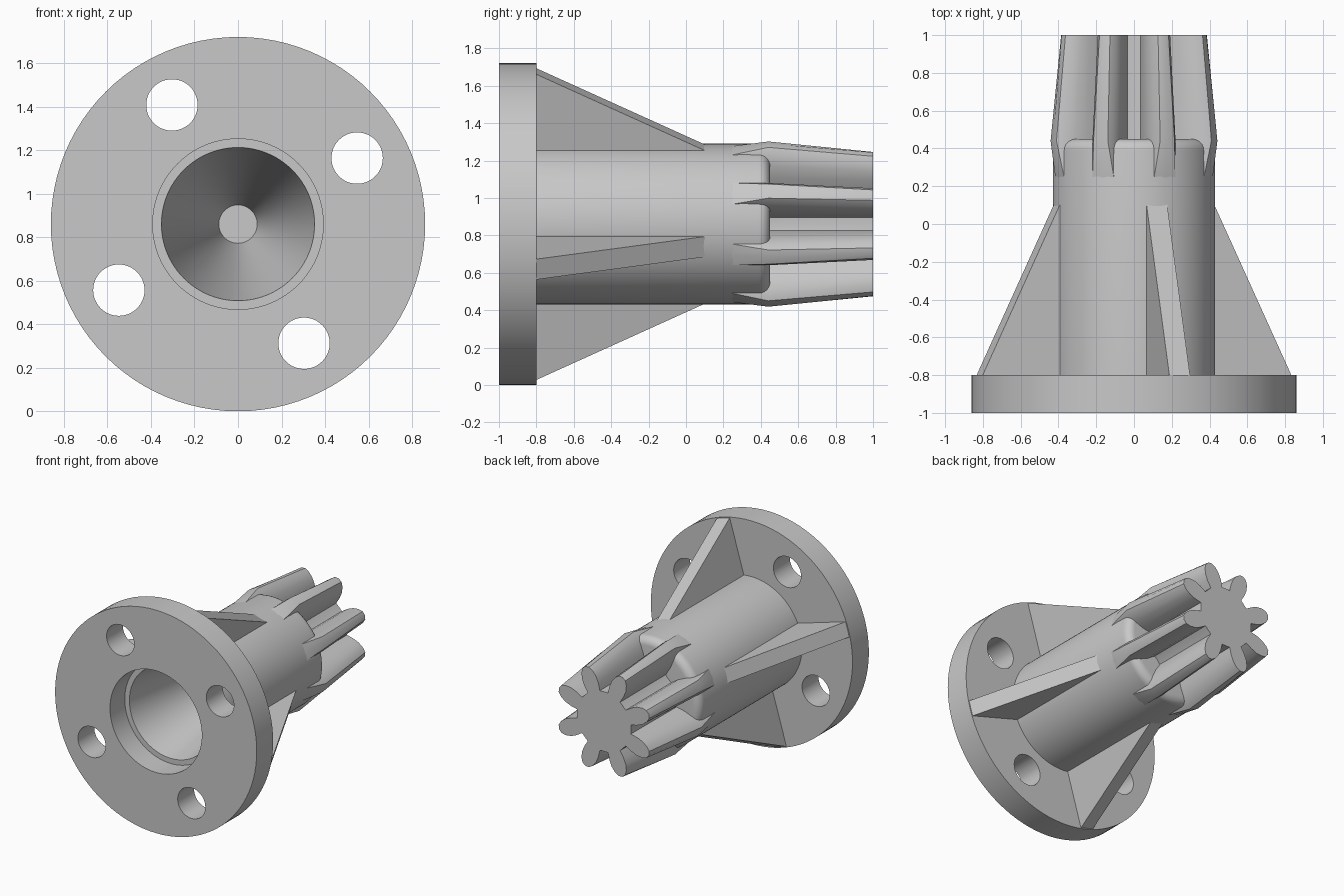
import bpy, bmesh, math
from math import sin, cos, pi, radians

if "Cube" in bpy.data.objects:
    bpy.data.objects.remove(bpy.data.objects["Cube"])

CZ = 0.86          # height of the shaft axis, which runs along y
SEG = 96

grey = bpy.data.materials.new("plain grey")
grey.diffuse_color = (0.58, 0.58, 0.58, 1)
grey.use_nodes = True
grey.node_tree.nodes["Principled BSDF"].inputs["Base Color"].default_value = grey.diffuse_color


def loft(name, rings):
    """Skin a list of equal-sized point rings and cap both ends."""
    bm = bmesh.new()
    vs = [[bm.verts.new(p) for p in ring] for ring in rings]
    n = len(rings[0])
    for a, b in zip(vs, vs[1:]):
        for i in range(n):
            j = (i + 1) % n
            bm.faces.new((a[i], a[j], b[j], b[i]))
    bm.faces.new(vs[0])
    bm.faces.new(vs[-1])
    bmesh.ops.recalc_face_normals(bm, faces=bm.faces)
    me = bpy.data.meshes.new(name)
    bm.to_mesh(me)
    bm.free()
    me.materials.append(grey)
    ob = bpy.data.objects.new(name, me)
    bpy.context.collection.objects.link(ob)
    return ob


def circle(y, r, cx=0, cz=CZ, n=SEG):
    return [(cx + r * cos(2 * pi * i / n), y, cz + r * sin(2 * pi * i / n)) for i in range(n)]


def lathe(name, profile):
    return loft(name, [circle(y, r) for y, r in profile])


def cut(ob, cutters):
    for c in cutters:
        m = ob.modifiers.new("cut", 'BOOLEAN')
        m.operation, m.solver, m.object = 'DIFFERENCE', 'EXACT', c
    bpy.context.view_layer.objects.active = ob
    for m in list(ob.modifiers):
        bpy.ops.object.modifier_apply(modifier=m.name)


def smooth(ob, angle=30):
    bpy.ops.object.select_all(action='DESELECT')
    ob.select_set(True)
    bpy.context.view_layer.objects.active = ob
    bpy.ops.object.shade_smooth_by_angle(angle=radians(angle))


# Flange and hub, with a rounded hub end
fillet = [(0.39 + 0.06 * sin(t), 0.37 + 0.06 * cos(t)) for t in (i * pi / 12 for i in range(7))]
body = lathe("flange_and_hub", [(-1, 0.86), (-0.8, 0.86), (-0.8, 0.43)] + fillet)

# Pinion: petal-shaped teeth, half outline as (radius, half width) per station
stations = [
    (0.20, [(0.23, 0.058), (0.30, 0.070), (0.36, 0.074), (0.40, 0.070), (0.417, 0.066)], 0.422),
    (0.44, [(0.23, 0.058), (0.30, 0.071), (0.37, 0.073), (0.43, 0.060), (0.461, 0.041)], 0.465),
    (1.00, [(0.225, 0.056), (0.28, 0.065), (0.33, 0.065), (0.375, 0.052), (0.405, 0.030)], 0.415),
]


def gear_ring(y, half, tip):
    tooth = [(r, -w) for r, w in half] + [(tip, 0)] + [(r, w) for r, w in reversed(half)]
    ring = []
    for k in range(8):
        a = pi / 8 + k * pi / 4
        ring += [(r * cos(a) - t * sin(a), y, CZ + r * sin(a) + t * cos(a)) for r, t in tooth]
        g = a + pi / 8                      # middle of the gap
        ring.append((0.23 * cos(g), y, CZ + 0.23 * sin(g)))
    return ring


pinion = loft("pinion", [gear_ring(*s) for s in stations])

# Cutters: stepped bore with a long cone, and four bolt holes
bore = lathe("bore_cutter", [(-1.1, 0.392), (-0.82, 0.392), (-0.82, 0.352), (0.6, 0.088)])
holes = []
for k in range(4):
    a = radians(29 + 90 * k)
    x, z = 0.626 * cos(a), CZ + 0.626 * sin(a)
    holes.append(loft("bolt_hole_cutter", [circle(y, 0.118, x, z, 48) for y in (-1.1, -0.7)]))

cut(body, [bore] + holes)
cut(pinion, [bore])
for c in [bore] + holes:
    bpy.data.objects.remove(c)
smooth(body)
smooth(pinion, 28)

# Four triangular ribs between flange and hub
for k in range(4):
    a = radians(73.5 + 90 * k)
    outline = [(0.40, -0.82), (0.852, -0.82), (0.852, -0.8), (0.425, 0.105), (0.40, 0.105)]
    loft("rib", [[(r * cos(a) - t * sin(a), y, CZ + r * sin(a) + t * cos(a)) for r, y in outline]
                 for t in (-0.057, 0.057)])
